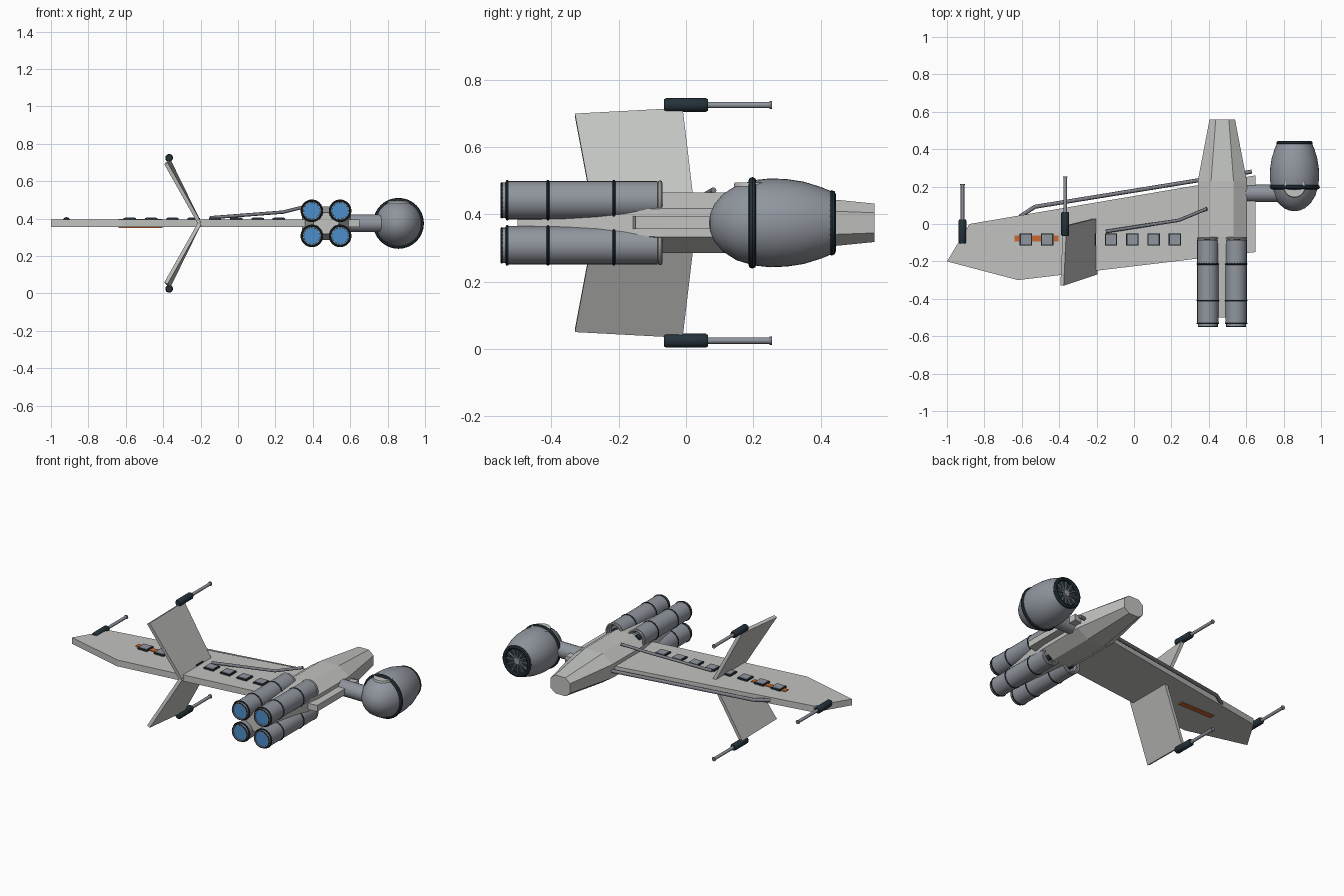
import bpy, bmesh, math
from mathutils import Vector, Matrix

cube = bpy.data.objects.get("Cube")
if cube:
    bpy.data.objects.remove(cube)


def material(name, r, g, b):
    m = bpy.data.materials.new(name)
    m.use_nodes = True
    m.diffuse_color = (r, g, b, 1)
    m.node_tree.nodes["Principled BSDF"].inputs["Base Color"].default_value = (r, g, b, 1)
    return m


HULL = material("light hull grey", 0.54, 0.55, 0.53)
STEEL = material("blue grey steel", 0.28, 0.30, 0.34)
PIPE = material("pipe grey", 0.20, 0.21, 0.24)
DARK = material("dark slate", 0.018, 0.032, 0.042)
ORANGE = material("orange", 0.60, 0.14, 0.03)
BLUE = material("engine blue", 0.07, 0.27, 0.60)
MID = 0.375  # height of the centre plane


def finish(name, bm, mat, smooth=False):
    bmesh.ops.recalc_face_normals(bm, faces=bm.faces)
    me = bpy.data.meshes.new(name)
    bm.to_mesh(me)
    bm.free()
    me.materials.append(mat)
    ob = bpy.data.objects.new(name, me)
    bpy.context.collection.objects.link(ob)
    if smooth:
        bpy.ops.object.select_all(action="DESELECT")
        ob.select_set(True)
        bpy.context.view_layer.objects.active = ob
        bpy.ops.object.shade_smooth_by_angle(angle=math.radians(35))
    return ob


def loft(name, rings, mat):
    """Skin equal-length rings of points and cap both ends."""
    bm = bmesh.new()
    loops = [[bm.verts.new(p) for p in ring] for ring in rings]
    n = len(loops[0])
    for a, b in zip(loops, loops[1:]):
        for i in range(n):
            j = (i + 1) % n
            bm.faces.new((a[i], a[j], b[j], b[i]))
    bm.faces.new(loops[0])
    bm.faces.new(loops[-1])
    return finish(name, bm, mat)


def box(name, centre, size, mat):
    bm = bmesh.new()
    bmesh.ops.create_cube(bm, size=1)
    bmesh.ops.scale(bm, vec=size, verts=bm.verts)
    bmesh.ops.translate(bm, vec=centre, verts=bm.verts)
    return finish(name, bm, mat)


def lathe(name, profile, x, z, mat, n=24, sx=1.0):
    """Turn (y, radius) points around an axis along y."""
    bm = bmesh.new()
    vs = [bm.verts.new((x + r * sx, y, z)) for y, r in profile]
    es = [bm.edges.new(e) for e in zip(vs, vs[1:])]
    bmesh.ops.spin(bm, geom=vs + es, cent=(x, 0, z), axis=(0, 1, 0),
                   angle=2 * math.pi, steps=n, use_duplicate=False)
    bmesh.ops.remove_doubles(bm, verts=bm.verts, dist=1e-5)
    return finish(name, bm, mat, True)


def rod(name, x, z, y0, y1, r, mat, n=16):
    return lathe(name, [(y0, 0), (y0, r), (y1, r), (y1, 0)], x, z, mat, n)


def hoop(name, x, z, y, r, t, mat):
    """Rounded band around the y axis."""
    steps = [2 * math.pi * i / 8 for i in range(9)]
    return lathe(name, [(y + t * math.sin(a), r + t * math.cos(a)) for a in steps], x, z, mat, 32)


def pipe(name, points, r, mat):
    cu = bpy.data.curves.new(name, "CURVE")
    cu.dimensions = "3D"
    cu.bevel_depth = r
    cu.bevel_resolution = 2
    cu.use_fill_caps = True
    sp = cu.splines.new("POLY")
    sp.points.add(len(points) - 1)
    for p, co in zip(sp.points, points):
        p.co = (*co, 1)
    cu.materials.append(mat)
    ob = bpy.data.objects.new(name, cu)
    bpy.context.collection.objects.link(ob)


# Long flat wing
outline = [(-1, -0.2), (-0.88, 0), (0.65, 0.26), (0.65, -0.15), (0.34, -0.185), (-0.62, -0.3)]
loft("main_wing", [[(x, y, z) for x, y in outline] for z in (0.356, 0.395)], HULL)


# Eight-sided fuselage, tapered at both ends
def octagon(y, w, h, cw, ch):
    pts = [(w, -ch), (w, ch), (cw, h), (-cw, h), (-w, ch), (-w, -ch), (-cw, -h), (cw, -h)]
    return [(0.472 + a, y, MID + b) for a, b in pts]


tip = (0.068, 0.057, 0.035, 0.03)
body = (0.131, 0.09, 0.06, 0.042)
loft("fuselage", [octagon(-0.5, *tip), octagon(-0.07, *body),
                  octagon(0.23, *body), octagon(0.56, *tip)], HULL)

# Four engines
for x in (0.395, 0.546):
    for side in (-1, 1):
        z = MID + side * 0.067
        lathe("engine_body", [(-0.53, 0), (-0.53, 0.057), (-0.085, 0.057), (-0.085, 0.04),
                              (-0.1, 0.035), (-0.1, 0)], x, z, STEEL)
        lathe("engine_nozzle", [(-0.53, 0.053), (-0.55, 0.053), (-0.55, 0.044),
                                (-0.535, 0.042)], x, z, STEEL)
        rod("engine_glow", x, z, -0.545, -0.53, 0.044, BLUE, 24)
        hoop("engine_collar", x, z, -0.077, 0.052, 0.007, HULL)
        rod("engine_plug", x, z, -0.1, -0.075, 0.02, DARK)
        for y in (-0.531, -0.41, -0.214):
            hoop("engine_band", x, z, y, 0.056, 0.0045, DARK)
        hoop("nozzle_rim", x, z, -0.547, 0.05, 0.004, DARK)

# Swept fins above and below the wing
fin = [(-0.205, -0.27, 0), (-0.205, 0.03, 0), (-0.37, -0.01, 0.337), (-0.385, -0.33, 0.32)]
for side, label in ((1, "upper"), (-1, "lower")):
    off = Vector((0.009, 0, 0.0045 * side))
    rings = [[Vector((x, y, MID + side * h)) + off * k for x, y, h in fin] for k in (-1, 1)]
    loft(label + "_fin", rings, HULL)


# Cannons on the fin tips and the wing tip
def cannon(x, y, z):
    profile = [(-0.065, 0), (-0.065, 0.017), (-0.058, 0.021), (0.058, 0.021), (0.065, 0.017), (0.065, 0)]
    lathe("cannon_housing", [(y + a, r) for a, r in profile], x, z, DARK, 12)
    rod("cannon_barrel", x, z, y + 0.05, y + 0.25, 0.0095, STEEL, 12)
    rod("cannon_muzzle", x, z, y + 0.248, y + 0.255, 0.0125, PIPE, 12)


cannon(-0.368, 0, MID + 0.35)
cannon(-0.368, 0, MID - 0.35)
cannon(-0.917, -0.04, 0.387)

# Row of hatches over an orange stripe
box("orange_stripe", (-0.522, -0.078, MID), (0.235, 0.032, 0.048), ORANGE)
for i in range(8):
    x = -0.578 + i * 0.1138
    box("hatch_frame", (x, -0.083, 0.398), (0.066, 0.066, 0.012), DARK)
    box("hatch_panel", (x, -0.083, 0.402), (0.054, 0.054, 0.009), STEEL)

# Pipes along the wing
pipe("edge_pipe", [(-0.61, 0.04, MID), (-0.53, 0.092, MID), (0.63, 0.28, MID)], 0.011, PIPE)
pipe("top_pipe", [(-0.15, -0.04, 0.405), (0.24, 0.02, 0.435), (0.39, 0.082, 0.472)], 0.009, PIPE)

# Pod on its side strut
PX = 0.858
bm = bmesh.new()
bmesh.ops.create_cone(bm, cap_ends=True, segments=24, radius1=0.047, radius2=0.047, depth=0.24,
                      matrix=Matrix.Translation((0.68, 0.165, MID)) @ Matrix.Rotation(math.pi / 2, 4, "Y"))
finish("pod_strut", bm, STEEL, True)
pod = [(0.068, 0), (0.072, 0.025), (0.084, 0.05), (0.11, 0.078), (0.15, 0.101), (0.2, 0.115),
       (0.25, 0.12), (0.3, 0.118), (0.35, 0.111), (0.4, 0.097), (0.435, 0.084), (0.435, 0.074),
       (0.42, 0.072), (0.42, 0)]
lathe("pod_shell", pod, PX, MID, STEEL, 40, 1.1)
hoop("pod_band", PX, MID, 0.197, 0.124, 0.012, DARK)
hoop("pod_rear_ring", PX, MID, 0.433, 0.085, 0.012, DARK)
rod("fan_back", PX, MID, 0.415, 0.424, 0.078, DARK, 32)
rod("fan_hub", PX, MID, 0.42, 0.436, 0.02, STEEL)
for i in range(6):
    blade = box("fan_blade", (0, 0, 0), (0.15, 0.008, 0.007), STEEL)
    blade.location = (PX, 0.428, MID)
    blade.rotation_euler.y = math.pi * i / 6

# Round hatch on top of the pod
bm = bmesh.new()
bmesh.ops.create_cone(bm, cap_ends=True, segments=32, radius1=0.058, radius2=0.056, depth=0.012,
                      matrix=Matrix.Translation((PX, 0.2, 0.489)))
finish("pod_hatch", bm, HULL, True)
